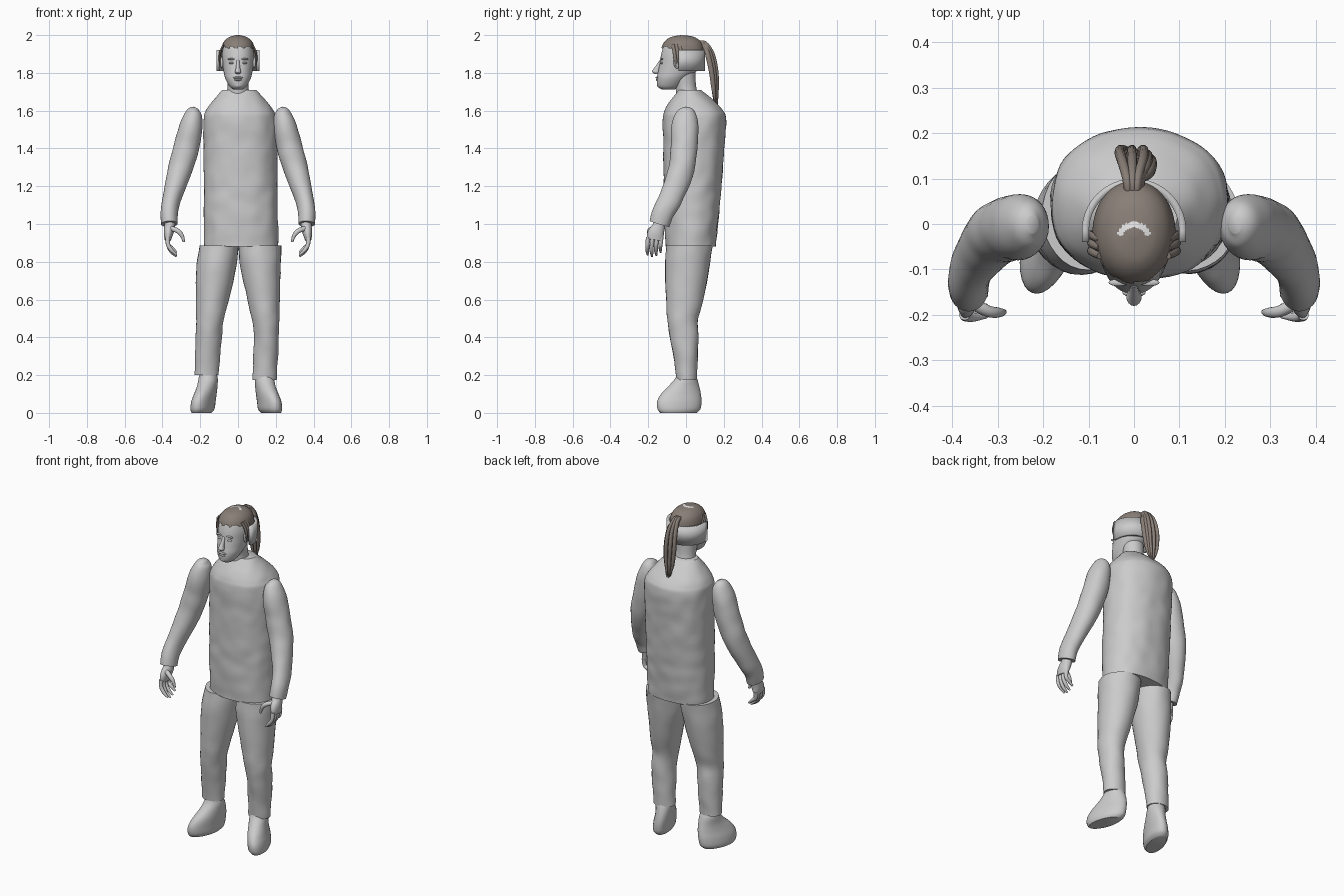
import bpy, bmesh, math
from mathutils import Vector, noise

cube = bpy.data.objects.get("Cube")
if cube:
    bpy.data.objects.remove(cube, do_unlink=True)

parts = []


def material(name, colour):
    mat = bpy.data.materials.new(name)
    mat.use_nodes = True
    mat.diffuse_color = (*colour, 1)
    mat.node_tree.nodes["Principled BSDF"].inputs["Base Color"].default_value = (*colour, 1)
    return mat


grey = material("soft_grey", (.6, .6, .6))
brown = material("hair_brown", (.25, .21, .185))
pale = material("pale_scalp", (.85, .85, .85))


def finish(name, bm, *mats):
    bmesh.ops.recalc_face_normals(bm, faces=bm.faces[:])
    mesh = bpy.data.meshes.new(name)
    bm.to_mesh(mesh)
    bm.free()
    for mat in mats:
        mesh.materials.append(mat)
    obj = bpy.data.objects.new(name, mesh)
    bpy.context.collection.objects.link(obj)
    parts.append(obj)
    return obj


def spline(rows, steps):
    """Catmull-Rom interpolation of section rows."""
    rows = [Vector(r) for r in rows]
    out = []
    for i in range(len(rows) - 1):
        a, b, c = rows[max(i - 1, 0)], rows[i], rows[i + 1]
        d = rows[min(i + 2, len(rows) - 1)]
        for s in range(steps):
            t = s / steps
            out.append(b + (c - a) * (t / 2) + (a * 2 - b * 5 + c * 4 - d) * (t * t / 2)
                       + (b * 3 - a - c * 3 + d) * (t ** 3 / 2))
    out.append(rows[-1])
    return out


def loft(rows, segs=32, steps=4, along=False, power=2, turn=0, bump=0, flip=1, shift=0):
    """Skin of elliptical sections (x, y, z, rx, ry), level or square to the path."""
    rows = spline(rows, steps)
    bm = bmesh.new()
    rings = []
    for i, r in enumerate(rows):
        centre = Vector(r[:3])
        u, v = Vector((1, 0, 0)), Vector((0, 1, 0))
        if along:
            ahead = Vector(rows[min(i + 1, len(rows) - 1)][:3])
            t = (ahead - Vector(rows[max(i - 1, 0)][:3])).normalized()
            u = (u - t * u.dot(t)).normalized()
            v = t.cross(u)
        ring = []
        for k in range(segs):
            a = math.tau * k / segs
            c, s = math.cos(a), math.sin(a)
            x = max(r[3], .001) * math.copysign(abs(c) ** (2 / power), c)
            y = max(r[4], .001) * math.copysign(abs(s) ** (2 / power), s)
            x, y = (x * math.cos(turn) - y * math.sin(turn),
                    x * math.sin(turn) + y * math.cos(turn))
            p = centre + u * x + v * y
            if bump:
                p += (p - centre).normalized() * bump * noise.noise(p * 14)
            ring.append(bm.verts.new((p.x * flip + shift, p.y, p.z)))
        rings.append(ring)
    for a, b in zip(rings, rings[1:]):
        for k in range(segs):
            n = (k + 1) % segs
            bm.faces.new((a[k], a[n], b[n], b[k]))
    bm.faces.new(rings[0])
    bm.faces.new(rings[-1])
    return bm


def ball(name, centre, size, mat=grey):
    bm = bmesh.new()
    bmesh.ops.create_uvsphere(bm, u_segments=16, v_segments=10, radius=1)
    bmesh.ops.scale(bm, vec=size, verts=bm.verts)
    bmesh.ops.translate(bm, vec=centre, verts=bm.verts)
    return finish(name, bm, mat)


# Padded torso with sloping shoulders and flat collar
finish("torso", loft([
    (.018, .025, .88, .195, .133), (.015, .03, 1.05, .196, .145),
    (.013, .035, 1.2, .195, .153), (.012, .042, 1.4, .195, .161),
    (.012, .045, 1.55, .193, .166), (.01, .043, 1.6, .178, .155),
    (.007, .034, 1.65, .142, .118), (.005, .02, 1.71, .088, .06)],
    segs=64, steps=8, power=2.25, bump=.005), grey)

# Trouser legs
finish("left_leg", loft([
    (.117, .018, .885, .113, .122), (.118, .008, .78, .108, .118),
    (.135, -.006, .6, .086, .098), (.147, -.018, .49, .072, .08),
    (.15, -.01, .4, .066, .075), (.146, 0, .28, .065, .062),
    (.14, .002, .175, .064, .053)], bump=.004), grey)
finish("right_leg", loft([
    (-.1, .018, .885, .102, .122), (-.114, .008, .78, .106, .118),
    (-.136, -.006, .6, .087, .098), (-.148, -.018, .49, .073, .08),
    (-.155, -.01, .4, .07, .075), (-.162, 0, .28, .067, .062),
    (-.166, .002, .2, .063, .053)], bump=.004), grey)

arm = [(.222, 0, 1.615, .014, .02), (.232, 0, 1.59, .042, .05),
       (.248, -.005, 1.52, .06, .072), (.275, -.01, 1.4, .068, .07),
       (.312, -.03, 1.27, .063, .068), (.35, -.08, 1.14, .05, .062),
       (.364, -.12, 1.06, .046, .058), (.363, -.14, 1, .043, .054)]
shoe = [(.175, -.04, 0, .045, .1), (.17, -.037, .02, .055, .118),
        (.165, -.035, .06, .055, .122), (.155, -.027, .1, .052, .11),
        (.145, -.012, .14, .05, .085), (.14, 0, .18, .05, .06),
        (.14, 0, .215, .044, .044)]
palm = [(.362, -.138, 1.02, .026, .03), (.362, -.145, .985, .028, .034),
        (.368, -.16, .95, .025, .044), (.372, -.166, .915, .017, .042)]
thumb = [(.355, -.175, .975, .014, .014), (.322, -.192, .965, .013, .013),
         (.298, -.195, .94, .011, .011), (.286, -.194, .905, .006, .006)]

for side, f in (("left", 1), ("right", -1)):
    # Sleeves, shoes and hands
    finish(side + "_arm", loft(arm, along=True, bump=.003, flip=f, steps=6), grey)
    finish(side + "_shoe", loft(shoe, turn=math.radians(18), flip=f,
                                shift=-.018 if f < 0 else 0), grey)
    finish(side + "_palm", loft(palm, segs=20, along=True, flip=f), grey)
    finish(side + "_thumb", loft(thumb, segs=12, along=True, flip=f), grey)
    for i in range(4):
        y = -.2 + i * .023
        drop = (.008, 0, .006, .022)[i]
        finish(f"{side}_finger_{i + 1}", loft([
            (.373, y, .93, .012, .012), (.37, y - .004, .89, .011, .011),
            (.352, y - .005, .853 + drop, .01, .01),
            (.325, y - .003, .828 + drop, .005, .005)],
            segs=12, along=True, flip=f), grey)
    # Ear, eye, brow and loose temple strands
    ball(side + "_ear", (f * .086, -.048, 1.855), (.009, .018, .032))
    ball(side + "_eye", (f * .033, -.128, 1.852), (.014, .009, .006))
    ball(side + "_brow", (f * .034, -.129, 1.873), (.022, .008, .005))
    for i in range(3):
        y = -.07 + i * .018
        finish(f"{side}_temple_strand_{i + 1}", loft([
            (.076, y, 1.95, .006, .008), (.093, y + .008, 1.91, .006, .009),
            (.098, y + .012, 1.87, .005, .008), (.092, y + .018, 1.83, .001, .002)],
            segs=8, along=True, flip=f), brown)

# Neck and head
finish("neck", loft([(0, .01, 1.66, .066, .062), (0, 0, 1.72, .056, .055),
                     (0, -.01, 1.78, .058, .06), (0, -.01, 1.83, .06, .06)]), grey)
skull = [(0, -.095, 1.712, .026, .034), (0, -.09, 1.73, .046, .06),
         (0, -.072, 1.77, .067, .082), (0, -.045, 1.81, .077, .102),
         (0, -.03, 1.85, .083, .109), (0, -.021, 1.9, .085, .11),
         (0, -.018, 1.95, .073, .095), (0, -.018, 1.98, .044, .06),
         (0, -.018, 1.992, .004, .005)]
finish("head", loft(skull, segs=48, steps=6, power=2.1), grey)

# Nose, lips and chin
finish("nose", loft([(0, -.133, 1.868, .007, .006), (0, -.143, 1.845, .009, .012),
                     (0, -.156, 1.818, .013, .018), (0, -.16, 1.805, .017, .02),
                     (0, -.152, 1.793, .01, .01)], segs=16), grey)
ball("upper_lip", (0, -.151, 1.775), (.026, .01, .006))
ball("lower_lip", (0, -.15, 1.763), (.021, .01, .006))
ball("chin", (0, -.134, 1.736), (.024, .019, .017))

# Hair cap cut along a ragged hairline, with a thin parting of scalp
grown = [(x, y, z + .008, rx + .006, ry + .006) for x, y, z, rx, ry in skull[3:]]
bm = loft(grown, segs=64, steps=10, power=2.1)
below = []
for face in bm.faces:
    c = face.calc_center_median()
    back = min(max((c.y + .07) / .12, 0), 1)
    if c.z < 1.935 - .125 * back + .006 * math.sin(c.x * 150) * (1 - back):
        below.append(face)
    reach = math.hypot(c.x, c.y + .035)
    if .027 < reach < .04 and c.y > -.025 and c.z > 1.9:
        face.material_index = 1
bmesh.ops.delete(bm, geom=below, context="FACES")
finish("hair_cap", bm, brown, pale)

# Band wrapping the back of the head
bm = bmesh.new()
curve = [(.107, -.04)]
curve += [(.107 * math.cos(math.pi * i / 32), -.015 + .107 * math.sin(math.pi * i / 32))
          for i in range(33)]
curve.append((-.107, -.04))
low, high = ([bm.verts.new((x, y, z)) for x, y in curve] for z in (1.81, 1.92))
for i in range(len(curve) - 1):
    bm.faces.new((low[i], low[i + 1], high[i + 1], high[i]))
band = finish("head_band", bm, grey)
thick = band.modifiers.new("thickness", "SOLIDIFY")
thick.thickness = .016
thick.offset = 0

# Ponytail of fanned, tapering strands
for i in range(9):
    w = (i - 4) / 4
    deep = .012 * (i % 3)
    finish(f"ponytail_strand_{i + 1}", loft([
        (w * .012, .065, 1.955, .009, .012), (w * .016, .1, 1.958 - deep, .01, .012),
        (.004 + w * .03, .138 - deep, 1.9, .011, .014),
        (.004 + w * .036, .158 - deep, 1.81, .011, .014),
        (.004 + w * .028, .163 - deep * .7, 1.71, .009, .011),
        (.004 + w * .01, .165 - deep * .5, 1.61 + .03 * abs(w), .002, .002)],
        segs=10, along=True), brown)

# Smooth shading with sharp hems
bpy.ops.object.select_all(action="DESELECT")
for obj in parts:
    obj.select_set(True)
bpy.context.view_layer.objects.active = parts[0]
bpy.ops.object.shade_smooth_by_angle(angle=math.radians(45))
